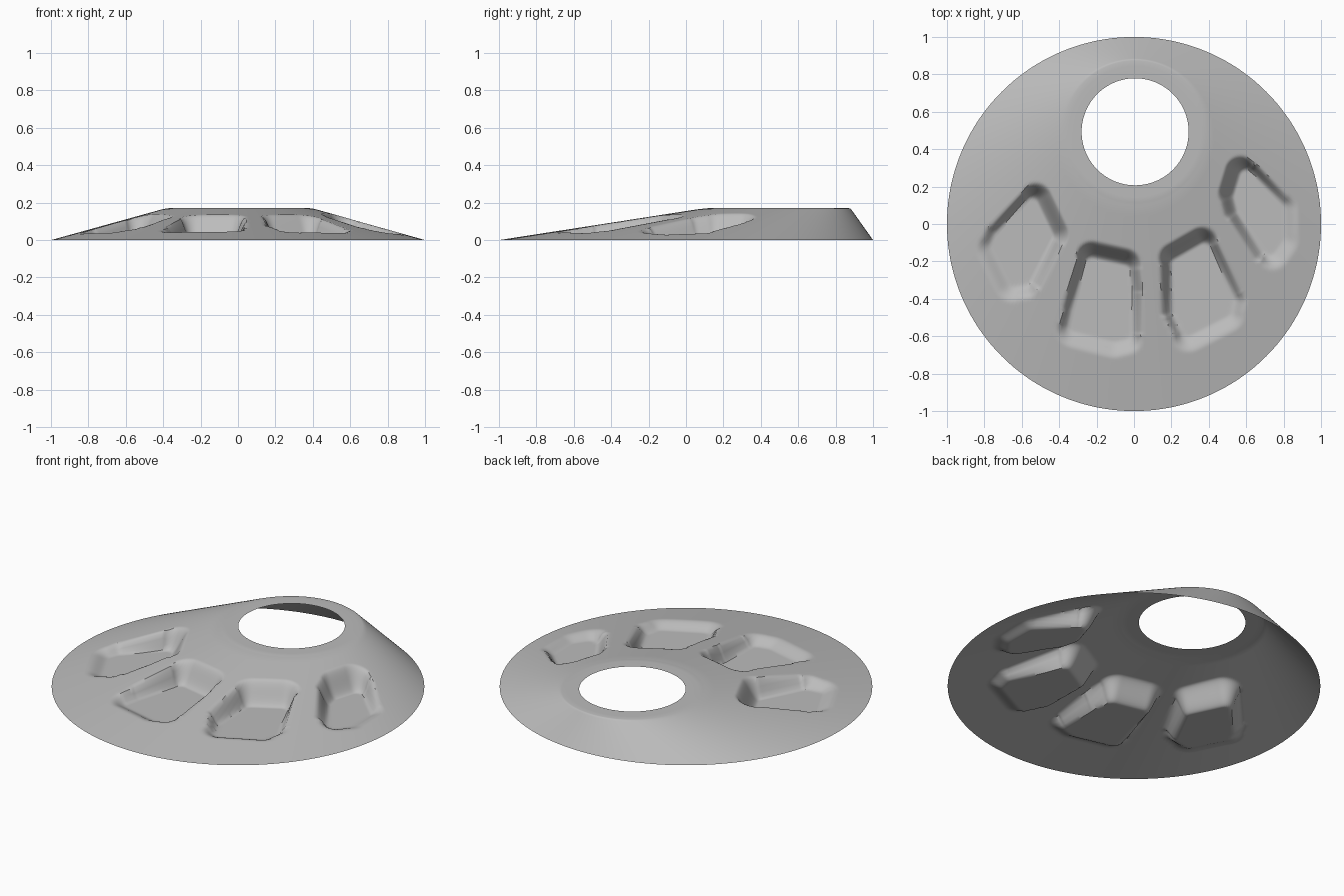
import bpy, bmesh, math
from mathutils import Vector

if "Cube" in bpy.data.objects:
    bpy.data.objects.remove(bpy.data.objects["Cube"])

TOP_Z, FLOOR_Z = 0.172, 0.008
HOLE = Vector((0.006, 0.493))      # centre of the raised opening
HOLE_R, DECK_R = 0.286, 0.385
SEGS, SLOPE_RINGS = 288, 130
ROUND = 0.03                       # corner radius of pocket floors

# Pocket floor outlines, seen from above
POCKETS = [
    [(-.54, .14), (-.43, -.06), (-.57, -.33), (-.64, -.34), (-.77, -.11), (-.74, -.04)],
    [(-.24, -.18), (-.04, -.22), (-.01, -.35), (-.02, -.61), (-.09, -.63), (-.35, -.56), (-.34, -.48)],
    [(.21, -.19), (.38, -.10), (.54, -.40), (.52, -.48), (.27, -.60), (.21, -.50)],
    [(.59, .29), (.80, .10), (.79, -.10), (.73, -.17), (.55, .08), (.54, .17)],
]
POCKETS = [[Vector(p) for p in poly] for poly in POCKETS]


def smooth(t):
    t = max(0.0, min(1.0, t))
    return t * t * (3 - 2 * t)


def nearest(p, poly):
    """Signed distance to an outline (negative inside) and nearest point."""
    best, near, inside = 9.0, p, False
    for i, a in enumerate(poly):
        b = poly[i - 1]
        e = b - a
        t = max(0.0, min(1.0, (p - a).dot(e) / e.length_squared))
        q = a + e * t
        if (p - q).length < best:
            best, near = (p - q).length, q
        if (a.y > p.y) != (b.y > p.y) and p.x < a.x + e.x * (p.y - a.y) / e.y:
            inside = not inside
    return (-best if inside else best), near


def shrink(poly, amount):
    """Pull the corners toward the middle, so rounding restores the size."""
    c = sum(poly, Vector((0, 0))) / len(poly)
    return [p + (c - p).normalized() * amount * 1.25 for p in poly]


CORES = [shrink(p, ROUND) for p in POCKETS]
CENTRES = [sum(p, Vector((0, 0))) / len(p) for p in POCKETS]


def pressed(p, z):
    """Lower a point of the cone where it lies in a pocket or its walls."""
    for core, c in zip(CORES, CENTRES):
        if (p - c).length > 0.55:
            continue
        d, q = nearest(p, core)
        d -= ROUND
        if d <= 0:
            return min(z, FLOOR_Z)
        away = (p - q).normalized()
        radial = (c - HOLE).normalized()
        width = 0.05 + 0.05 * abs(away.dot(radial))   # end walls are wider
        if d < width:
            return z + (FLOOR_Z - z) * smooth(1 - d / width)
    return z


# Rings: flat deck, then an off-centre cone down to the round rim
rings = [(HOLE, HOLE_R, TOP_Z), (HOLE, (HOLE_R + DECK_R) / 2 - 0.01, TOP_Z)]
BLEND = 0.06
for i in range(SLOPE_RINGS + 1):
    t = -BLEND + (1 + BLEND) * i / SLOPE_RINGS
    centre, radius = HOLE * (1 - max(t, 0)), DECK_R + t * (1 - DECK_R)
    # parabolic shoulder between deck and slope
    drop = (t + BLEND) ** 2 / (4 * BLEND) if t < BLEND else t
    rings.append((centre, radius, TOP_Z * (1 - drop)))

bm = bmesh.new()
previous = None
for n, (centre, radius, z) in enumerate(rings):
    row = []
    for s in range(SEGS):
        a = 2 * math.pi * s / SEGS
        p = centre + radius * Vector((math.cos(a), math.sin(a)))
        row.append(bm.verts.new((p.x, p.y, pressed(p, z))))
    if previous:
        for s in range(SEGS):
            k = (s + 1) % SEGS
            bm.faces.new((previous[s], row[s], row[k], previous[k]))
    previous = row

mesh = bpy.data.meshes.new("pressed_cone_shell")
bm.to_mesh(mesh)
bm.free()
shell = bpy.data.objects.new("pressed_cone_shell", mesh)
bpy.context.collection.objects.link(shell)

grey = bpy.data.materials.new("plain grey")
grey.diffuse_color = (0.5, 0.5, 0.5, 1)
grey.use_nodes = True
grey.node_tree.nodes["Principled BSDF"].inputs["Base Color"].default_value = grey.diffuse_color
mesh.materials.append(grey)

bpy.context.view_layer.objects.active = shell
shell.select_set(True)
bpy.ops.object.shade_smooth_by_angle(angle=math.radians(40))
